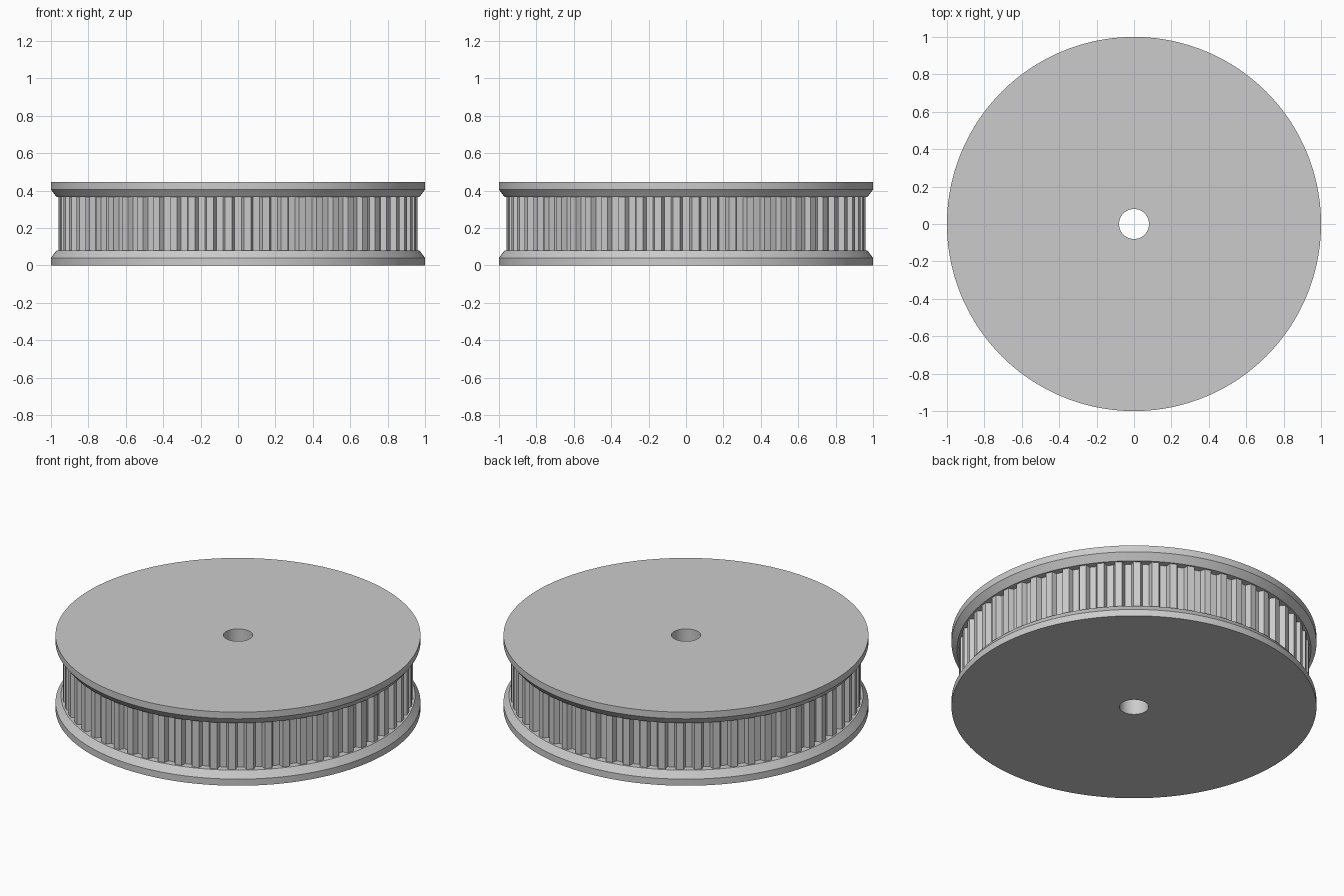
import bpy, bmesh, math

TEETH = 60
SEGMENTS = 240
BORE, TIP, ROOT, RIM, CONE = 0.08, 0.96, 0.93, 1.0, 0.97
HEIGHT, LIP, FLANGE = 0.445, 0.04, 0.08

cube = bpy.data.objects.get("Cube")
if cube:
    bpy.data.objects.remove(cube, do_unlink=True)

grey = bpy.data.materials.new("plain grey")
grey.use_nodes = True
colour = (0.6, 0.6, 0.6, 1)
grey.diffuse_color = colour
grey.node_tree.nodes["Principled BSDF"].inputs["Base Color"].default_value = colour


def loft(name, rings, smooth):
    """Join a closed series of equal rings into one solid."""
    bm = bmesh.new()
    loops = [[bm.verts.new(p) for p in ring] for ring in rings]
    count = len(loops[0])
    for i, low in enumerate(loops):
        high = loops[(i + 1) % len(loops)]
        for j in range(count):
            k = (j + 1) % count
            bm.faces.new((low[j], low[k], high[k], high[j]))
    bmesh.ops.recalc_face_normals(bm, faces=bm.faces)
    mesh = bpy.data.meshes.new(name)
    bm.to_mesh(mesh)
    bm.free()
    mesh.materials.append(grey)
    obj = bpy.data.objects.new(name, mesh)
    bpy.context.collection.objects.link(obj)
    if smooth:
        bpy.ops.object.select_all(action="DESELECT")
        obj.select_set(True)
        bpy.context.view_layer.objects.active = obj
        bpy.ops.object.shade_smooth_by_angle(angle=math.radians(25))
    return obj


def ring(polar, z):
    return [(r * math.cos(a), r * math.sin(a), z) for r, a in polar]


def circle(radius):
    return [(radius, math.tau * i / SEGMENTS) for i in range(SEGMENTS)]


# Flanges: straight rim with a chamfer facing the teeth
profile = [(BORE, 0), (RIM, 0), (RIM, LIP), (CONE, FLANGE), (BORE, FLANGE)]
loft("lower_flange", [ring(circle(r), z) for r, z in profile], True)
loft("upper_flange", [ring(circle(r), HEIGHT - z) for r, z in profile], True)

# Toothed drum: trapezoid grooves, one centred on the front
outline = []
for i in range(TEETH):
    middle = -math.pi / 2 + math.tau * i / TEETH
    for radius, half in ((TIP, -0.031), (ROOT, -0.018), (ROOT, 0.018), (TIP, 0.031)):
        outline.append((radius, middle + half / radius))
bore = [(BORE, angle) for _, angle in outline]
low, high = FLANGE, HEIGHT - FLANGE
loft("toothed_drum", [ring(bore, low), ring(outline, low),
                      ring(outline, high), ring(bore, high)], False)
